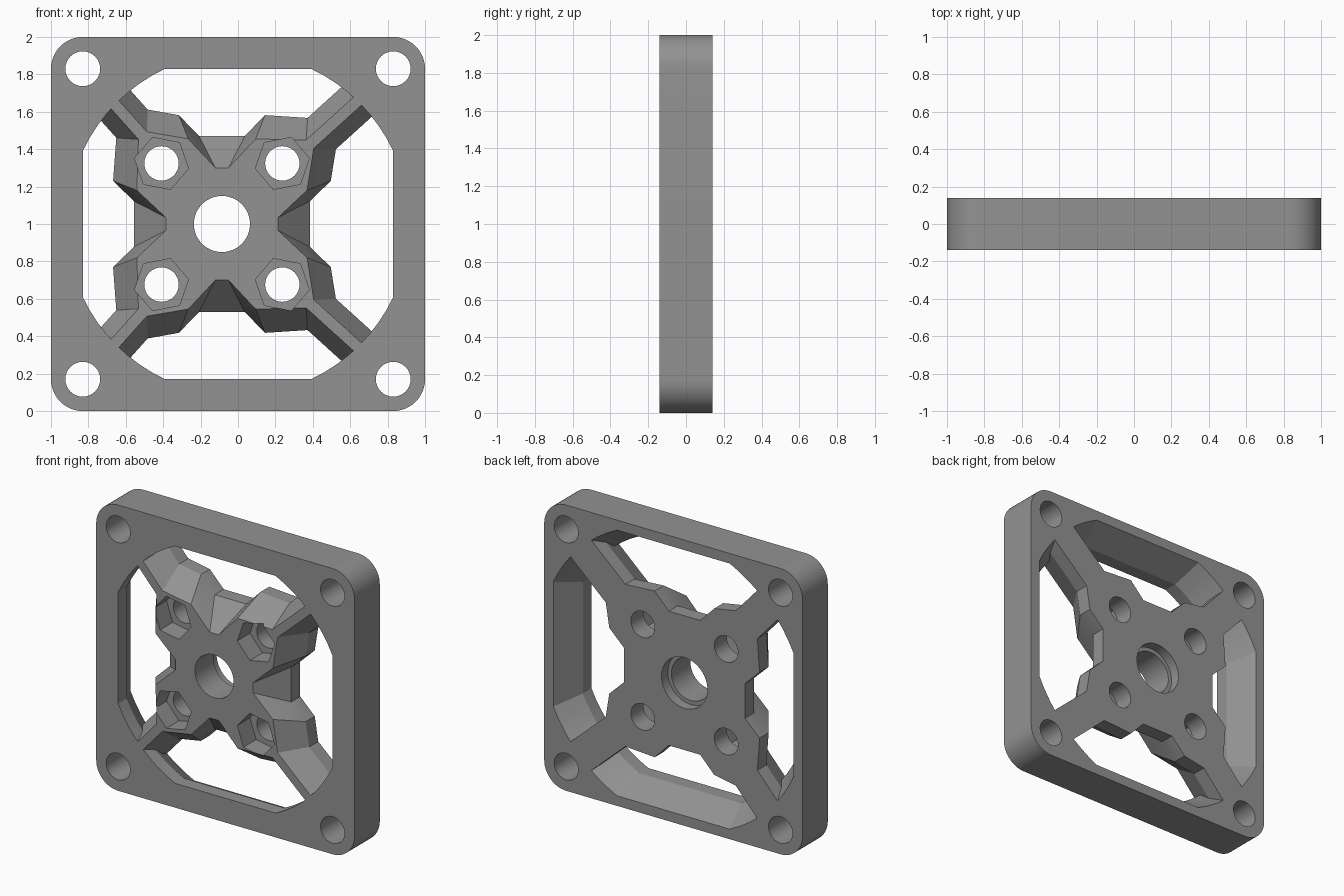
import bpy, bmesh, math
from mathutils import Vector

if "Cube" in bpy.data.objects:
    bpy.data.objects.remove(bpy.data.objects["Cube"])

HUB_X = -0.086           # hub sits off-centre
FRONT, BACK = -0.14, 0.14
CORNER = 0.83            # mounting hole offset

grey = bpy.data.materials.new("mid_grey")
grey.diffuse_color = (0.29, 0.29, 0.29, 1)
grey.use_nodes = True
grey.node_tree.nodes["Principled BSDF"].inputs["Base Color"].default_value = grey.diffuse_color


def loft(name, levels, cx=0.0, cz=1.0):
    """Solid through matching outlines [(y, [(x, z), ...]), ...]."""
    bm = bmesh.new()
    rings = [[bm.verts.new((cx + x, y, cz + z)) for x, z in pts] for y, pts in levels]
    n = len(rings[0])
    for a, b in zip(rings, rings[1:]):
        for i in range(n):
            j = (i + 1) % n
            bm.faces.new((a[i], a[j], b[j], b[i]))
    bm.faces.new(rings[0])
    bm.faces.new(rings[-1])
    bmesh.ops.recalc_face_normals(bm, faces=bm.faces)
    me = bpy.data.meshes.new(name)
    bm.to_mesh(me)
    bm.free()
    me.materials.append(grey)
    ob = bpy.data.objects.new(name, me)
    bpy.context.collection.objects.link(ob)
    return ob


def circle(r, n=48, start=0.0):
    return [(r * math.cos(start + math.tau * i / n), r * math.sin(start + math.tau * i / n))
            for i in range(n)]


def combine(ob, other, op):
    """Apply a boolean and remove the helper."""
    other.hide_render = True
    m = ob.modifiers.new(op, 'BOOLEAN')
    m.operation, m.object, m.solver = op, other, 'EXACT'
    bpy.context.view_layer.objects.active = ob
    bpy.ops.object.modifier_apply(modifier=m.name)
    bpy.data.objects.remove(other)


# Frame: rounded square
r = 0.17
outer = []
for k in range(4):
    mid = math.pi / 4 + k * math.pi / 2
    cx, cz = math.copysign(1 - r, math.cos(mid)), math.copysign(1 - r, math.sin(mid))
    for i in range(13):
        a = k * math.pi / 2 + i * math.pi / 24
        outer.append((cx + r * math.cos(a), cz + r * math.sin(a)))
frame = loft("fan_frame", [(FRONT, outer), (BACK, outer)])

# Window: circle clipped by a square, widening toward the back
window = []
a0 = math.acos(0.83 / 0.917)
for k in range(4):
    for i in range(9):
        a = k * math.pi / 2 + a0 + (math.pi / 2 - 2 * a0) * i / 8
        window.append((0.917 * math.cos(a), 0.917 * math.sin(a)))


def scaled(s):
    return [(x * s, z * s) for x, z in window]


combine(frame, loft("window_cutter", [(FRONT - 0.05, window), (-0.045, window),
                                      (BACK, scaled(1.12)), (BACK + 0.05, scaled(1.12))]),
        'DIFFERENCE')


# Spider: hub with four arms reaching toward the corner holes
def spider_outline(a, b, t_knee, half):
    pts = []
    for sx, sz in ((1, 1), (-1, 1), (-1, -1), (1, -1)):
        axis = Vector((CORNER - sx * HUB_X, CORNER))
        end = axis.length - 0.115
        d = axis.normalized()
        n = Vector((-d.y, d.x))
        arm = [Vector(a[::-1]), Vector(b[::-1]), d * t_knee - n * half, d * end - n * half,
               d * end + n * half, d * t_knee + n * half, Vector(b), Vector(a)]
        arm = [(sx * p.x, sz * p.y) for p in arm]
        pts += arm if sx * sz > 0 else arm[::-1]
    return pts


front_line = spider_outline((0.035, 0.30), (0.18, 0.455), 0.635, 0.03)
back_line = spider_outline((0.122, 0.47), (0.23, 0.582), 0.72, 0.113)
spider = loft("spider", [(FRONT, front_line), (0.04, back_line), (BACK, back_line)], HUB_X)

# Hub bore with a counterbore at the back
for rad, y0 in ((0.15, FRONT - 0.1), (0.178, BACK - 0.07)):
    combine(spider, loft("bore_cutter", [(y0, circle(rad)), (BACK + 0.1, circle(rad))], HUB_X),
            'DIFFERENCE')

# Screw holes with hexagonal nut pockets in front
for sx in (1, -1):
    for sz in (1, -1):
        x, z = HUB_X + sx * 0.323, 1 + sz * 0.324
        hexa = [(sx * px, sz * pz) for px, pz in circle(0.147, 6, math.radians(11))]
        hole = circle(0.092, 32)
        combine(spider, loft("nut_cutter", [(FRONT - 0.1, hexa), (0.0, hexa)], x, z),
                'DIFFERENCE')
        combine(spider, loft("screw_cutter", [(FRONT - 0.1, hole), (BACK + 0.1, hole)], x, z),
                'DIFFERENCE')

combine(frame, spider, 'UNION')

# Corner mounting holes
for sx in (1, -1):
    for sz in (1, -1):
        hole = circle(0.093, 32)
        combine(frame, loft("mount_cutter", [(FRONT - 0.1, hole), (BACK + 0.1, hole)],
                            sx * CORNER, 1 + sz * CORNER), 'DIFFERENCE')

bpy.ops.object.select_all(action='DESELECT')
frame.select_set(True)
bpy.context.view_layer.objects.active = frame
bpy.ops.object.shade_smooth_by_angle(angle=math.radians(20))
